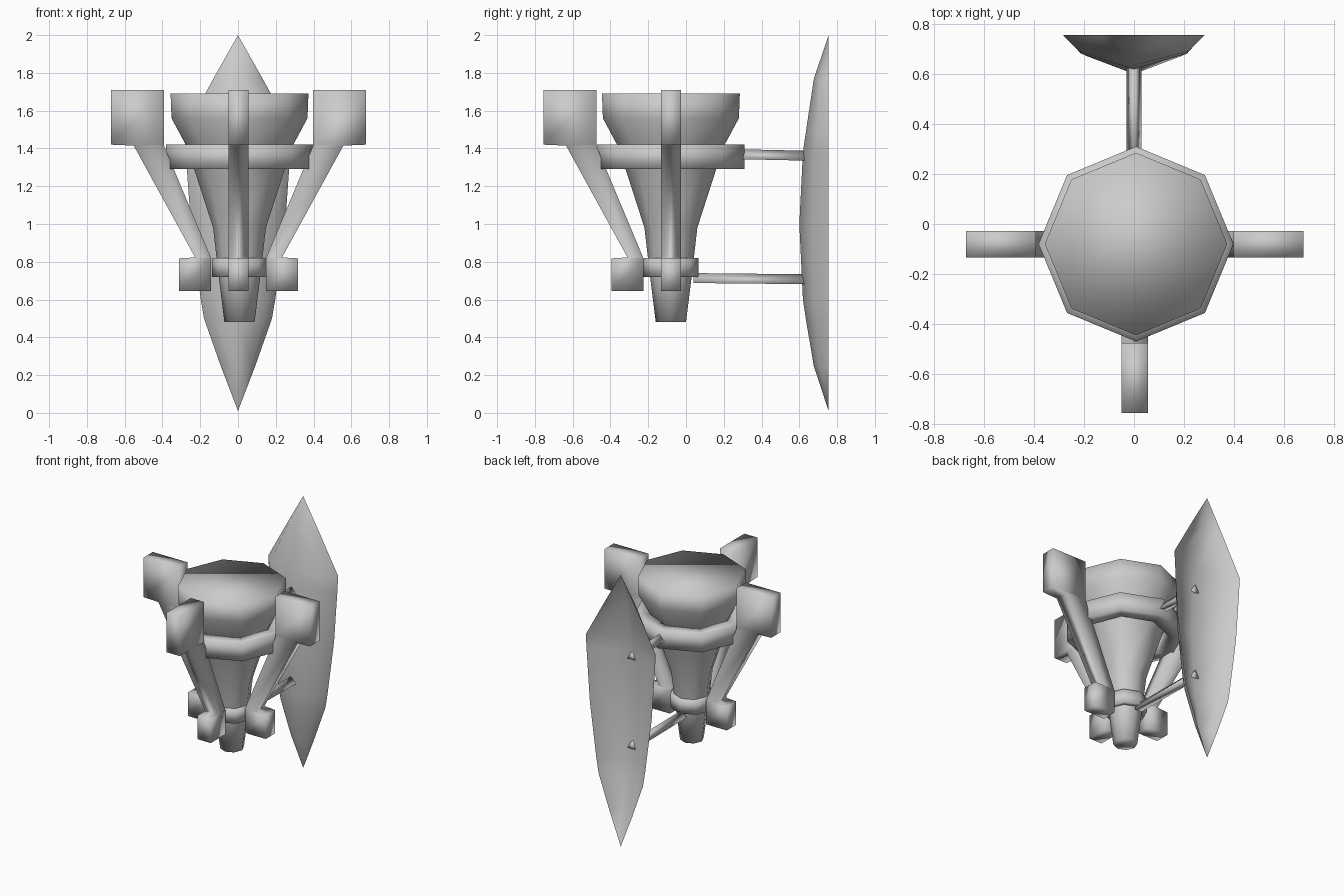
import bpy, bmesh, math
from mathutils import Vector, Matrix

if "Cube" in bpy.data.objects:
    bpy.data.objects.remove(bpy.data.objects["Cube"])

CX, CY = 0.008, -0.08          # axis of the central body

grey = bpy.data.materials.new("plain grey")
grey.diffuse_color = (0.6, 0.6, 0.6, 1)
grey.use_nodes = True
grey.node_tree.nodes["Principled BSDF"].inputs["Base Color"].default_value = grey.diffuse_color


def make(name, bm, closed=True):
    """Turn a bmesh into a smooth grey object."""
    if closed:
        bmesh.ops.recalc_face_normals(bm, faces=bm.faces)
    for f in bm.faces:
        f.smooth = True
    me = bpy.data.meshes.new(name)
    bm.to_mesh(me)
    bm.free()
    me.materials.append(grey)
    ob = bpy.data.objects.new(name, me)
    bpy.context.collection.objects.link(ob)
    return ob


def loft(bm, sections, caps=True, loop=False):
    """Skin a list of equal-length point loops."""
    rings = [[bm.verts.new(p) for p in s] for s in sections]
    n = len(rings[0])
    pairs = list(zip(rings, rings[1:]))
    if loop:
        pairs.append((rings[-1], rings[0]))
    for a, b in pairs:
        for i in range(n):
            j = (i + 1) % n
            bm.faces.new((a[i], a[j], b[j], b[i]))
    if caps and not loop:
        bm.faces.new(rings[0][::-1])
        bm.faces.new(rings[-1])


def octagon(r, z):
    return [(CX + r * math.cos(i * math.pi / 4),
             CY + r * math.sin(i * math.pi / 4), z) for i in range(8)]


# Central eight-sided flared body
bm = bmesh.new()
loft(bm, [octagon(r, z) for r, z in
          [(0.08, 0.48), (0.11, 0.72), (0.14, 0.98), (0.24, 1.29),
           (0.285, 1.42), (0.36, 1.56), (0.365, 1.69)]])
make("flared_body", bm)

# Collar rings around the body
for name, ri, ro, z0, z1 in [("upper_collar", 0.29, 0.39, 1.29, 1.42),
                             ("lower_collar", 0.10, 0.145, 0.72, 0.82)]:
    bm = bmesh.new()
    loft(bm, [octagon(ro, z0), octagon(ro, z1), octagon(ri, z1), octagon(ri, z0)],
         loop=True)
    make(name, bm)

# Three arms: small foot block, slanted strut, large head block
ARM = [(0.645, 0.145, 0.315), (0.818, 0.145, 0.315), (0.823, 0.147, 0.23),
       (1.415, 0.395, 0.555), (1.42, 0.395, 0.675), (1.71, 0.395, 0.675)]
T = 0.053
for name, deg in [("right_arm", 0), ("left_arm", 180), ("front_arm", 270)]:
    bm = bmesh.new()
    loft(bm, [[(a, -T, z), (b, -T, z), (b, T, z), (a, T, z)] for z, a, b in ARM])
    bm.transform(Matrix.Translation((0.003, CY, 0)) @
                 Matrix.Rotation(math.radians(deg), 4, 'Z'))
    make(name, bm)

# Curved kite-shaped rear shield, an open shell bulging toward the body
# rows: height, half width, depth of the spine
ROWS = [(1.77, 0.13, 0.677), (1.49, 0.283, 0.635), (1.38, 0.277, 0.619),
        (1.0, 0.25, 0.60), (0.6, 0.197, 0.619), (0.5, 0.18, 0.634),
        (0.25, 0.092, 0.676)]
RIM = 0.755
bm = bmesh.new()
grid = []
for z, w, y in ROWS:
    mid = RIM - (RIM - y) * 0.53
    grid.append([bm.verts.new((s * w, d, z)) for s, d in
                 [(-1, RIM), (-0.77, mid), (0, y), (0.77, mid), (1, RIM)]])
for a, b in zip(grid, grid[1:]):
    for i in range(4):
        bm.faces.new((a[i], b[i], b[i + 1], a[i + 1]))
top, bottom = bm.verts.new((0, RIM, 2.0)), bm.verts.new((0, RIM, 0.01))
for i in range(4):
    bm.faces.new((top, grid[0][i], grid[0][i + 1]))
    bm.faces.new((bottom, grid[-1][i + 1], grid[-1][i]))
make("rear_shield", bm, closed=False)

# Three-sided rods joining the collars to the shield
for name, y0, y1, z0, z1 in [("upper_rod", 0.22, 0.635, 1.362, 1.353),
                             ("lower_rod", 0.04, 0.635, 0.705, 0.699)]:
    bm = bmesh.new()
    R = 0.035
    loft(bm, [[(R * math.cos(math.radians(a)), y, z + R * math.sin(math.radians(a)))
               for a in (90, 210, 330)] for y, z in [(y0, z0), (y1, z1)]])
    make(name, bm)
